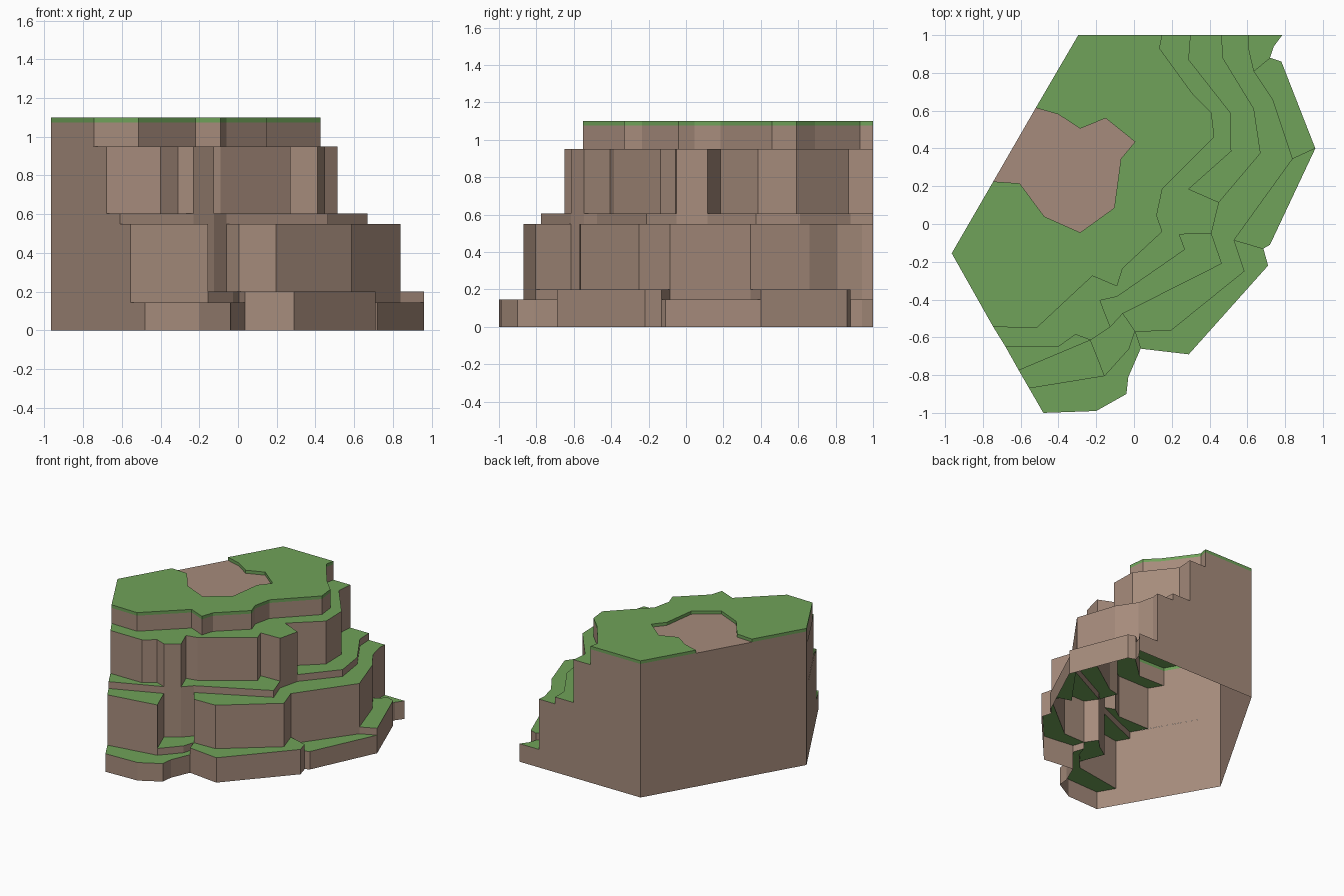
import bpy, bmesh

if "Cube" in bpy.data.objects:
    bpy.data.objects.remove(bpy.data.objects["Cube"])

# Flat sides of the cliff: back corner and left corner
BACK, LEFT = (-0.295, 1.0), (-0.965, -0.155)

# Wall runs shared by neighbouring terraces
upper_step = [(0.45, 0.115), (0.41, -0.05)]
lower_back = [(0.61, 1), (0.605, 0.94), (0.635, 0.81)]
lower_step = [(0.84, 0.345), (0.53, -0.085)]
base_nose = [(0.685, -0.13), (0.71, -0.22), (0.29, -0.69), (0.035, -0.66)]
base_side = [(0.72, 0.88), (0.78, 0.86), (0.96, 0.4)]
notch = [(-0.06, -0.475), (-0.125, -0.545), (-0.23, -0.615)]
left_nose = [(-0.155, -0.805), (-0.555, -0.87)]

# Terrace outlines, from the back edge round to the left edge
base = [(0.785, 1), (0.74, 0.94)] + base_side + [(0.72, -0.11)] + base_nose + [
    (-0.03, -0.81), (-0.04, -0.9), (-0.2, -0.99), (-0.48, -1)]
plinth = lower_back + base_side + lower_step + base_nose + [
    (0.005, -0.57), (-0.025, -0.66)] + left_nose
lower = lower_back + [(0.735, 0.66)] + lower_step + [
    (0.585, -0.25), (0.195, -0.565), (0.005, -0.57)] + notch + left_nose
ledge = [(0.465, 1), (0.47, 0.88), (0.635, 0.61), (0.67, 0.375)] + upper_step + [
    (0.465, -0.21)] + notch + [(-0.61, -0.775)]
upper = [(0.3, 1), (0.29, 0.87), (0.51, 0.59), (0.515, 0.385), (0.29, 0.185)] + upper_step + [
    (0.24, -0.055), (0.27, -0.135), (-0.09, -0.385), (-0.18, -0.405),
    notch[1], notch[2], (-0.31, -0.585), (-0.4, -0.65), (-0.68, -0.65)]
crown = [(0.15, 1), (0.135, 0.93), (0.31, 0.69), (0.41, 0.59), (0.425, 0.46),
         (0.15, 0.185), (0.12, 0.045), (0.15, -0.04), (-0.06, -0.235),
         (-0.09, -0.33), (-0.22, -0.275), (-0.515, -0.55), (-0.745, -0.545)]
dirt = [(-0.745, 0.225), (-0.605, 0.215), (-0.475, 0.04), (-0.285, -0.045),
        (-0.105, 0.085), (-0.07, 0.345), (0.005, 0.435), (-0.15, 0.56),
        (-0.285, 0.505), (-0.4, 0.58), (-0.52, 0.615)]

layers = [base, plinth, lower, ledge, upper, crown]
heights = [0, 0.145, 0.2, 0.55, 0.605, 0.95, 1.075]
TOP = 1.1


def material(name, color):
    mat = bpy.data.materials.new(name)
    mat.diffuse_color = (*color, 1)
    mat.use_nodes = True
    mat.node_tree.nodes["Principled BSDF"].inputs["Base Color"].default_value = mat.diffuse_color
    return mat


def flat(bm, outline, z):
    """Upward face from a clockwise outline."""
    bm.faces.new([bm.verts.new((x, y, z)) for x, y in reversed(outline)])


def walls(bm, outline, z0, z1):
    """Vertical faces round a closed clockwise outline."""
    for a, b in zip(outline, outline[1:] + outline[:1]):
        bm.faces.new([bm.verts.new(p) for p in
                      ((*b, z0), (*a, z0), (*a, z1), (*b, z1))])


def terrace(bm, outer, inner, z):
    """Faces between two outlines, split wherever they touch."""
    cuts = [(0, 0)] + [(i, inner.index(p)) for i, p in enumerate(outer)
                       if p in inner and 0 < i < len(outer) - 1]
    cuts.append((len(outer) - 1, len(inner) - 1))
    for (i0, j0), (i1, j1) in zip(cuts, cuts[1:]):
        loop = outer[i0:i1 + 1] + inner[j0:j1 + 1][::-1]
        loop = [p for k, p in enumerate(loop) if p != loop[k - 1]]
        if len(set(loop)) > 2:
            flat(bm, loop, z)


def finish(name, bm, mat):
    bmesh.ops.remove_doubles(bm, verts=bm.verts, dist=0.0005)
    mesh = bpy.data.meshes.new(name)
    bm.to_mesh(mesh)
    bm.free()
    mesh.materials.append(mat)
    bpy.context.collection.objects.link(bpy.data.objects.new(name, mesh))


grass = material("grass", (0.16, 0.36, 0.1))
rock = material("rock", (0.38, 0.26, 0.2))

# Rock walls, open underneath
bm = bmesh.new()
for outline, z0, z1 in zip(layers, heights, heights[1:]):
    walls(bm, outline + [LEFT, BACK], z0, z1)
finish("rock_walls", bm, rock)

# Grass on each step
bm = bmesh.new()
for outer, inner, z in zip(layers, layers[1:], heights[1:]):
    terrace(bm, outer, inner, z)
finish("grass_terraces", bm, grass)

# Raised grass cap wrapped round the bare patch
bm = bmesh.new()
cap = crown + [LEFT] + dirt + [BACK]
flat(bm, cap, TOP)
walls(bm, cap, heights[-1], TOP)
finish("grass_cap", bm, grass)

# Bare earth patch
bm = bmesh.new()
flat(bm, dirt[::-1], heights[-1])
finish("dirt_patch", bm, rock)
